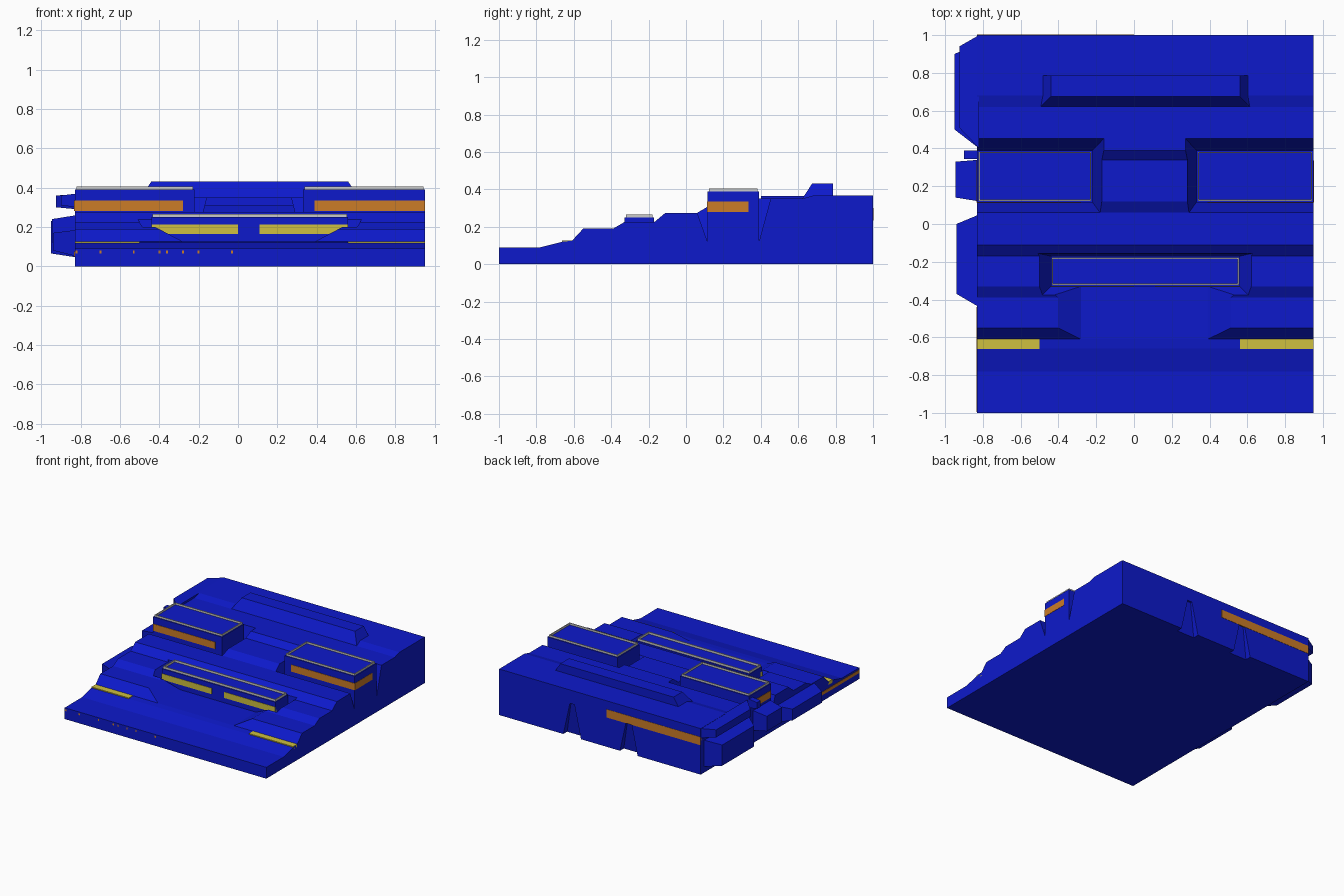
import bpy

if "Cube" in bpy.data.objects:
    bpy.data.objects.remove(bpy.data.objects["Cube"])

def material(name, rgb):
    m = bpy.data.materials.new(name)
    m.diffuse_color = (*rgb, 1)
    m.use_nodes = True
    m.node_tree.nodes["Principled BSDF"].inputs["Base Color"].default_value = m.diffuse_color
    return m

BLUE = material("blue", (0.004, 0.01, 0.6))
ORANGE = material("orange", (0.6, 0.2, 0.02))
YELLOW = material("yellow", (0.62, 0.53, 0.05))

def loft(name, a, b, mat=None):
    """Closed solid between two matching point loops."""
    n = len(a)
    faces = [list(range(n))[::-1], list(range(n, 2 * n))]
    faces += [[i, (i + 1) % n, n + (i + 1) % n, n + i] for i in range(n)]
    me = bpy.data.meshes.new(name)
    me.from_pydata(a + b, [], faces)
    ob = bpy.data.objects.new(name, me)
    bpy.context.collection.objects.link(ob)
    bpy.context.view_layer.objects.active = ob
    bpy.ops.object.mode_set(mode='EDIT')
    bpy.ops.mesh.select_all(action='SELECT')
    bpy.ops.mesh.normals_make_consistent(inside=False)
    bpy.ops.object.mode_set(mode='OBJECT')
    if mat:
        me.materials.append(mat)
    return ob

def rect(x0, x1, y0, y1, z):
    return [(x0, y0, z), (x1, y0, z), (x1, y1, z), (x0, y1, z)]

def box(name, x0, x1, y0, y1, z0, z1, mat=None):
    return loft(name, rect(x0, x1, y0, y1, z0), rect(x0, x1, y0, y1, z1), mat)

def cut(target, cutter):
    mod = target.modifiers.new(cutter.name, 'BOOLEAN')
    mod.operation, mod.object, mod.solver = 'DIFFERENCE', cutter, 'EXACT'
    cutter.hide_render = True
    cutter.hide_set(True)

def rim(name, x0, x1, y0, y1, z0, z1, t=0.006):
    """Thin grey parapet around a block top."""
    ob = box(name, x0, x1, y0, y1, z0, z1)
    cut(ob, box(name + "_cutter", x0 + t, x1 - t, y0 + t, y1 - t, z0 - 0.1, z1 + 0.1))

# Stepped main body
profile = [(-1, 0), (-1, .09), (-.78, .09), (-.66, .12), (-.61, .125), (-.55, .19),
           (-.39, .19), (-.33, .225), (-.17, .225), (-.11, .275), (.06, .275),
           (.12, .31), (.34, .31), (.39, .35), (.62, .35), (.68, .367), (1, .367), (1, 0)]
body = loft("stepped_body", [(-.83, y, z) for y, z in profile],
            [(.95, y, z) for y, z in profile], BLUE)

# Sloped trenches around the three raised blocks
cut(body, loft("left_trench_cutter", rect(-.9, -.22, .115, .39, .12), rect(-.9, -.157, .03, .455, .36)))
cut(body, loft("right_trench_cutter", rect(.33, 1, .115, .39, .12), rect(.27, 1, .03, .455, .36)))
cut(body, loft("centre_trench_cutter", rect(-.44, .56, -.33, -.17, .125), rect(-.51, .63, -.40, -.155, .24)))

# Central valley
valley = [(-.28, .125), (.39, .125), (.55, .21), (.55, .3), (-.44, .3), (-.44, .21)]
cut(body, loft("valley_cutter", [(x, -.625, z) for x, z in valley], [(x, -.3, z) for x, z in valley]))

# Tapered notches in the rear wall
for i, x in enumerate((-.195, .305)):
    cut(body, loft(f"rear_notch_cutter_{i}", rect(x - .08, x + .08, .95, 1.05, -.01),
                   rect(x - .02, x + .02, .985, 1.05, .26)))

# Two big blocks with rims and orange bands
for side, x0, x1, b0, b1 in (("left", -.83, -.22, -.83, -.28), ("right", .33, .95, .39, .95)):
    box(side + "_block", x0, x1, .115, .39, .1, .39, BLUE)
    rim(side + "_block_rim", x0 + .008, x1 - .008, .123, .382, .385, .405)
    box(side + "_front_band", b0, b1, .112, .13, .28, .335, ORANGE)
box("right_side_band", .93, .952, .115, .335, .28, .335, ORANGE)
box("left_side_band", -.833, -.81, .115, .335, .28, .335, ORANGE)

# Low centre block with rim and yellow windows
box("centre_block", -.44, .56, -.33, -.17, .1, .25, BLUE)
rim("centre_block_rim", -.435, .555, -.322, -.178, .245, .267)
for i, (x0, x1) in enumerate(((-.44, 0), (.11, .56))):
    box(f"centre_window_{i}", x0, x1, -.333, -.31, .165, .212, YELLOW)

# Rear ridge
loft("rear_ridge", rect(-.5, .62, .615, .785, .34), rect(-.44, .56, .675, .785, .432), BLUE)

# Yellow strips on the front step
for i, (x0, x1) in enumerate(((-.83, -.5), (.56, .95))):
    box(f"step_strip_{i}", x0, x1, -.662, -.61, .1, .127, YELLOW)

# Ledges and fittings on the left wall
def ledge(name, outer, x, z0, z1, root, rz0, rz1):
    loft(name, [(x, outer[0], z0), (x, outer[1], z0), (x, outer[1], z1), (x, outer[0], z1)],
         [(-.82, root[0], rz0), (-.82, root[1], rz0), (-.82, root[1], rz1), (-.82, root[0], rz1)], BLUE)

ledge("upper_rear_ledge", (.51, .94), -.925, .30, .36, (.40, 1), .29, .366)
ledge("lower_rear_ledge", (.50, .90), -.95, .065, .23, (.40, .96), .045, .26)
ledge("middle_ledge", (-.37, 0), -.94, .08, .17, (-.44, .05), .05, .185)
ledge("side_tank", (.14, .33), -.945, .12, .24, (.12, .34), .10, .26)
ledge("side_pipe", (.345, .39), -.90, .31, .36, (.345, .39), .30, .37)

# Orange trim on rear wall, left wall and front lip
box("rear_band", -.83, 0, .99, 1.0, .235, .30, ORANGE).location.y = .002
box("left_lower_band", -.833, -.82, -.995, -.44, .05, .075, ORANGE)
for i, x in enumerate((-.82, -.70, -.53, -.40, -.36, -.28, -.20, -.03)):
    box(f"front_mark_{i}", x - .005, x + .005, -1.001, -.99, .065, .08, ORANGE)
